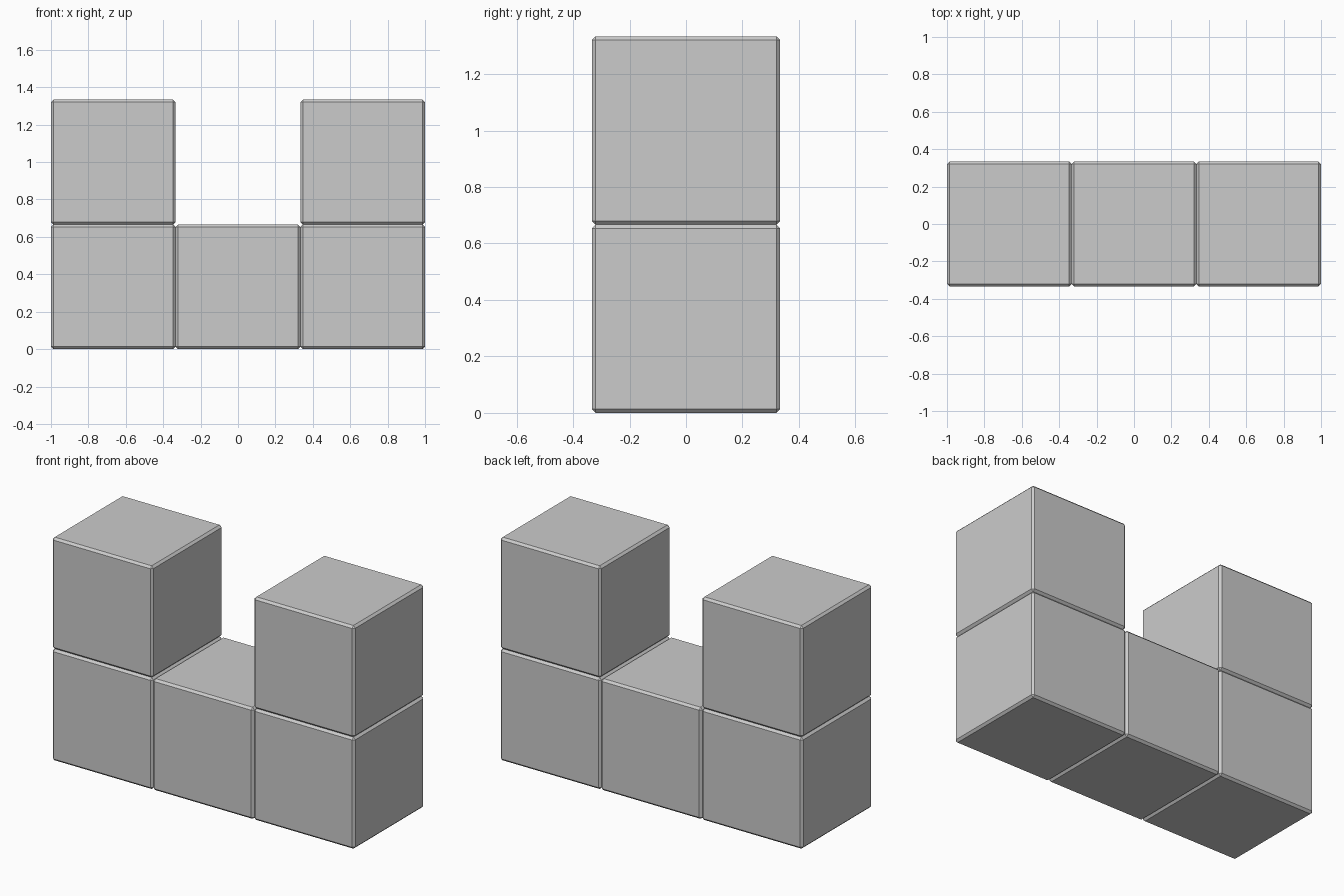
import bpy

if "Cube" in bpy.data.objects:
    bpy.data.objects.remove(bpy.data.objects["Cube"])

S = 2 / 3        # cube edge length
CHAMFER = 0.013  # narrow flat chamfer on every edge


def block(name, col, row):
    bpy.ops.mesh.primitive_cube_add(size=S, location=(col * S, 0, (row + 0.5) * S))
    ob = bpy.context.object
    ob.name = name
    bevel = ob.modifiers.new("chamfer", 'BEVEL')
    bevel.width = CHAMFER
    bevel.segments = 1
    bevel.limit_method = 'NONE'


# Bottom row of three cubes
for name, col in (("left", -1), ("middle", 0), ("right", 1)):
    block("bottom_" + name + "_cube", col, 0)

# Raised end cubes forming the U shape
for name, col in (("left", -1), ("right", 1)):
    block("top_" + name + "_cube", col, 1)
